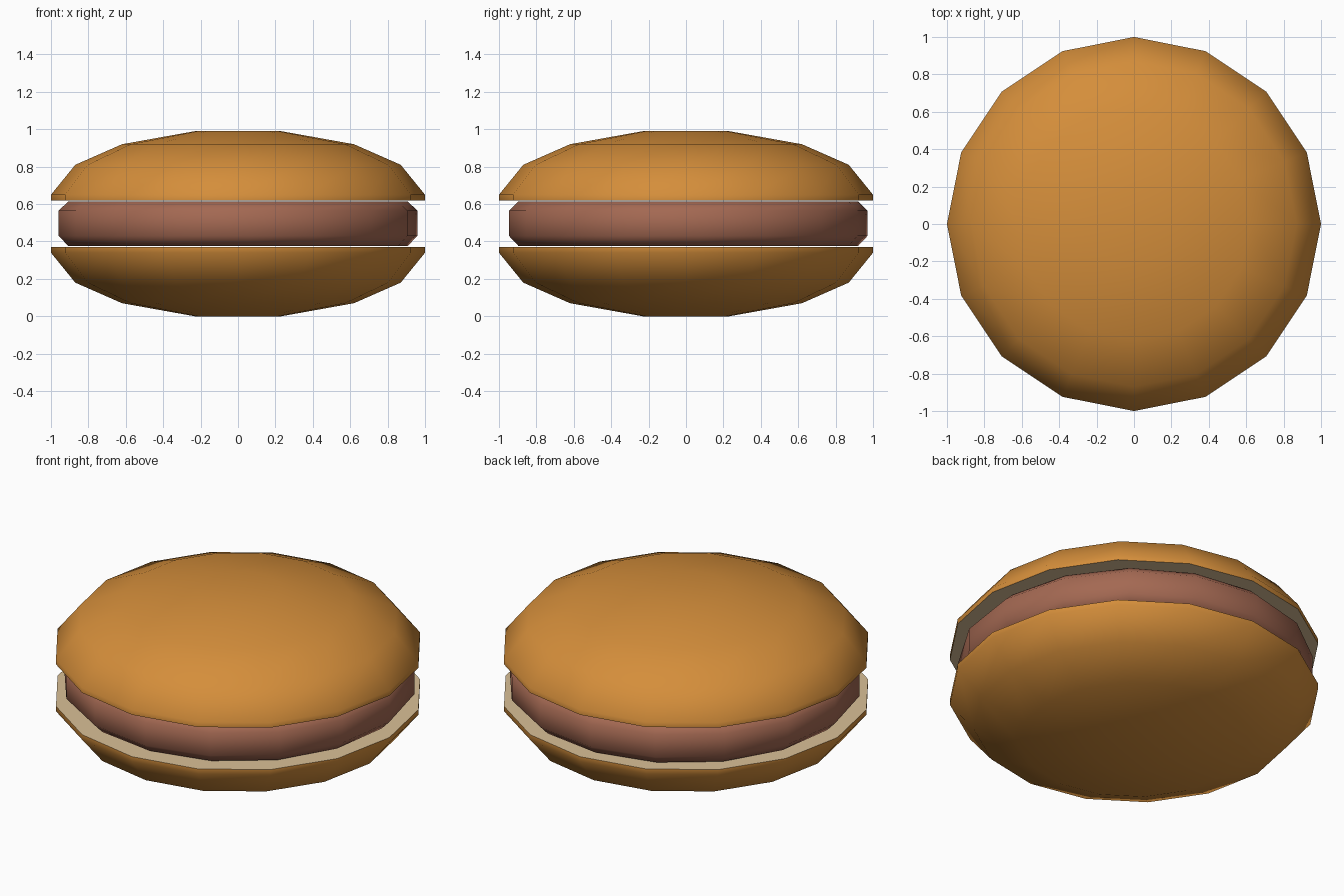
import bpy, bmesh, math

if "Cube" in bpy.data.objects:
    bpy.data.objects.remove(bpy.data.objects["Cube"])

SIDES = 16


def material(name, rgb):
    m = bpy.data.materials.new(name)
    m.diffuse_color = (*rgb, 1)
    m.use_nodes = True
    m.node_tree.nodes["Principled BSDF"].inputs["Base Color"].default_value = m.diffuse_color
    return m


crust = material("golden crust", (0.66, 0.27, 0.043))
crumb = material("cream crumb", (0.70, 0.53, 0.31))
meat = material("brown meat", (0.37, 0.14, 0.085))


def lathe(name, profile, mats, smooth_angle, turn=0.0, shift=(0, 0), cut_z=None):
    """Revolve (radius, z) points, closing both ends with flat caps."""
    bm = bmesh.new()
    rings = []
    for r, z in profile:
        rings.append([bm.verts.new((r * math.cos(a) + shift[0], r * math.sin(a) + shift[1], z))
                      for a in (turn + i * math.tau / SIDES for i in range(SIDES))])
    for low, high in zip(rings, rings[1:]):
        for i in range(SIDES):
            j = (i + 1) % SIDES
            bm.faces.new((low[i], low[j], high[j], high[i]))
    bm.faces.new(rings[0][::-1])
    bm.faces.new(rings[-1])
    bmesh.ops.recalc_face_normals(bm, faces=bm.faces)
    # The flat cut side of a bun shows the crumb
    if cut_z is not None:
        for f in bm.faces:
            if all(abs(v.co.z - cut_z) < 1e-4 for v in f.verts):
                f.material_index = 1
    mesh = bpy.data.meshes.new(name)
    bm.to_mesh(mesh)
    bm.free()
    for m in mats:
        mesh.materials.append(m)
    ob = bpy.data.objects.new(name, mesh)
    bpy.context.collection.objects.link(ob)
    bpy.ops.object.select_all(action='DESELECT')
    ob.select_set(True)
    bpy.context.view_layer.objects.active = ob
    bpy.ops.object.shade_smooth_by_angle(angle=math.radians(smooth_angle))
    return ob


# Buns: the same dome, upright and mirrored
dome = [(1.0, 0.62), (1.0, 0.65), (0.87, 0.81), (0.62, 0.92), (0.23, 0.99)]
lathe("top_bun", dome, [crust, crumb], 60, cut_z=0.62)
lathe("bottom_bun", [(r, 0.99 - z) for r, z in reversed(dome)], [crust, crumb], 60, cut_z=0.37)

# Patty: a thick disc with chamfered rims, set slightly towards the back
patty = [(0.91, 0.377), (0.96, 0.43), (0.96, 0.565), (0.91, 0.613)]
lathe("patty", patty, [meat], 60, turn=math.radians(3), shift=(0, 0.012))
